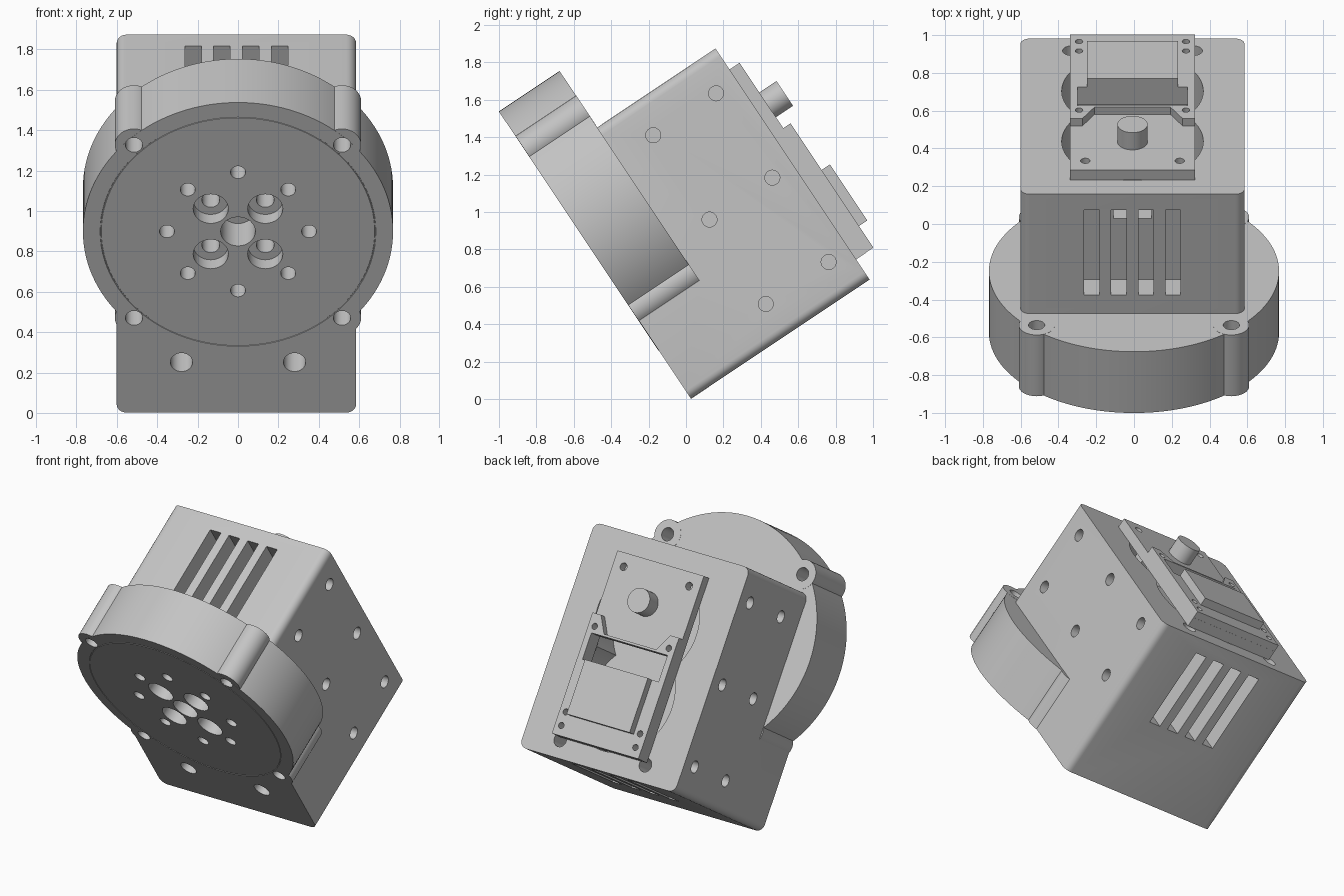
import bpy, bmesh, math
from mathutils import Matrix, Vector

cube = bpy.data.objects.get("Cube")
if cube:
    bpy.data.objects.remove(cube, do_unlink=True)

CX = -0.008      # side-to-side centre of the casing
AXIS = 1.08      # height of the drive axis
BACK = 1.15      # casing depth
TILT = Matrix.Translation((0, 0.025, 0)) @ Matrix.Rotation(math.atan2(0.555, 0.832), 4, "X")

grey = bpy.data.materials.new("plain grey")
grey.use_nodes = True
grey.diffuse_color = (0.55, 0.55, 0.55, 1)
grey.node_tree.nodes["Principled BSDF"].inputs["Base Color"].default_value = grey.diffuse_color


def add_box(bm, x0, x1, y0, y1, z0, z1):
    m = Matrix.Translation(((x0 + x1) / 2, (y0 + y1) / 2, (z0 + z1) / 2))
    return bmesh.ops.create_cube(bm, size=1, matrix=m @ Matrix.Diagonal((x1 - x0, y1 - y0, z1 - z0, 1)))


def add_rod(bm, x, z, r, y0, y1, seg=32, axis="y"):
    """Cylinder along y (x, z is its centre), or along x (x is then the y centre)."""
    mid = (y0 + y1) / 2
    if axis == "y":
        m = Matrix.Translation((x, mid, z)) @ Matrix.Rotation(math.pi / 2, 4, "X")
    else:
        m = Matrix.Translation((mid, x, z)) @ Matrix.Rotation(math.pi / 2, 4, "Y")
    bmesh.ops.create_cone(bm, cap_ends=True, segments=seg, radius1=r, radius2=r, depth=y1 - y0, matrix=m)


def add_profile(bm, points, y0, y1):
    face = bm.faces.new([bm.verts.new((x, y0, z)) for x, z in points])
    out = bmesh.ops.extrude_face_region(bm, geom=[face])
    verts = [v for v in out["geom"] if isinstance(v, bmesh.types.BMVert)]
    bmesh.ops.translate(bm, verts=verts, vec=Vector((0, y1 - y0, 0)))
    bmesh.ops.recalc_face_normals(bm, faces=bm.faces)


def make(name, bm):
    me = bpy.data.meshes.new(name)
    bm.to_mesh(me)
    bm.free()
    me.materials.append(grey)
    ob = bpy.data.objects.new(name, me)
    bpy.context.scene.collection.objects.link(ob)
    return ob


def combine(ob, tool, operation):
    mod = ob.modifiers.new("combine", "BOOLEAN")
    mod.operation, mod.object, mod.solver, mod.use_self = operation, tool, "EXACT", True
    bpy.context.view_layer.objects.active = ob
    bpy.ops.object.modifier_apply(modifier=mod.name)
    bpy.data.objects.remove(tool, do_unlink=True)


def finish(ob):
    ob.data.transform(TILT)
    bpy.ops.object.select_all(action="DESELECT")
    ob.select_set(True)
    bpy.context.view_layer.objects.active = ob
    bpy.ops.object.shade_smooth_by_angle(angle=math.radians(30))


# Casing with its long edges rounded
bm = bmesh.new()
add_box(bm, CX - 0.593, CX + 0.593, 0.002, BACK, 0, 1.485)
long_edges = [e for e in bm.edges if abs(e.verts[0].co.y - e.verts[1].co.y) > 0.5]
bmesh.ops.bevel(bm, geom=long_edges, offset=0.05, segments=6, affect="EDGES", profile=0.5)
housing = make("housing", bm)

# Round front flange and its four screw lugs
corners = [(sx * 0.515, AXIS + sz * 0.515) for sx in (-1, 1) for sz in (-1, 1)]
bm = bmesh.new()
add_rod(bm, 0, AXIS, 0.768, 0, 0.39, 128)
combine(housing, make("flange", bm), "UNION")
for x, z in corners:
    bm = bmesh.new()
    add_rod(bm, x, z, 0.095, 0.001, 0.391)
    combine(housing, make("lug", bm), "UNION")

# Front holes: lugs, casing screws, centre bore, bolt circle, counterbores
bm = bmesh.new()
for x, z in corners:
    add_rod(bm, x, z, 0.043, -0.1, 0.45)
for s in (-1, 1):
    add_rod(bm, s * 0.28, 0.3, 0.055, -0.1, 0.25)
add_rod(bm, 0, AXIS, 0.086, -0.1, 0.2)
for i in range(8):
    a = i * math.pi / 4
    add_rod(bm, 0.352 * math.cos(a), AXIS + 0.352 * math.sin(a), 0.037, -0.1, 0.2)
for sx in (-1, 1):
    for sz in (-1, 1):
        add_rod(bm, sx * 0.135, AXIS + sz * 0.135, 0.087, -0.1, 0.08)
        add_rod(bm, sx * 0.135, AXIS + sz * 0.135, 0.044, 0.05, 0.25)
combine(housing, make("front_cutter", bm), "DIFFERENCE")

# Side screw holes and vent slots above and below
bm = bmesh.new()
for s in (-1, 1):
    x0, x1 = sorted((CX + s * 0.48, CX + s * 0.7))
    for y in (0.616, 1.02):
        for z in (0.2, 0.742, 1.284):
            add_rod(bm, y, z, 0.04, x0, x1, axis="x")
for i in range(4):
    x = CX + (i - 1.5) * 0.143
    add_box(bm, x - 0.041, x + 0.041, 0.51, 1.05, 1.341, 1.6)
    add_box(bm, x - 0.041, x + 0.041, 0.51, 1.05, -0.1, 0.144)
combine(housing, make("side_cutter", bm), "DIFFERENCE")

# Rear motor openings and corner holes
for z in (0.5, 0.98):
    bm = bmesh.new()
    add_rod(bm, CX, z, 0.375, 0.9, 1.3, 64)
    combine(housing, make("rear_cutter", bm), "DIFFERENCE")
bm = bmesh.new()
for s in (-1, 1):
    add_rod(bm, CX + s * 0.325, 0.115, 0.045, 0.95, 1.3)
combine(housing, make("corner_cutter", bm), "DIFFERENCE")

# Fine seam around the output plate
bpy.ops.mesh.primitive_torus_add(major_radius=0.68, minor_radius=0.003, major_segments=96,
                                 minor_segments=6, location=(0, 0, AXIS), rotation=(math.pi / 2, 0, 0))
combine(housing, bpy.context.object, "DIFFERENCE")
finish(housing)

# Motor mounting plate
bm = bmesh.new()
add_box(bm, CX - 0.33, CX + 0.33, BACK - 0.001, 1.215, 0.13, 1.35)
plate = make("motor_plate", bm)

# Gear cover with two arms
half = [(0.33, 0.131), (0.33, 0.93), (0.265, 0.93), (0.2, 0.82)]
bm = bmesh.new()
add_profile(bm, [(CX + x, z) for x, z in half] + [(CX - x, z) for x, z in reversed(half)], 1.214, 1.262)
cover = make("gear_cover", bm)

# Screw holes and the connector window through plate and cover
for ob in (plate, cover):
    bm = bmesh.new()
    add_box(bm, CX - 0.29, CX + 0.29, 1.1, 1.4, 0.63, 0.805)
    for s in (-1, 1):
        add_rod(bm, CX + s * 0.25, 1.263, 0.025, 1.1, 1.4, 20)
        for z in (0.195, 0.285, 0.85):
            add_rod(bm, CX + s * 0.283, z, 0.02, 1.1, 1.4, 20)
    combine(ob, make("screw_cutter", bm), "DIFFERENCE")
    finish(ob)

# Raised connector block
bm = bmesh.new()
add_box(bm, CX - 0.24, CX + 0.24, 1.2, 1.315, 0.27, 0.63)
finish(make("connector_block", bm))

# Rear shaft, running from inside the casing
bm = bmesh.new()
add_rod(bm, CX, AXIS, 0.08, 1.16, 1.325, 48)
finish(make("rear_shaft", bm))
